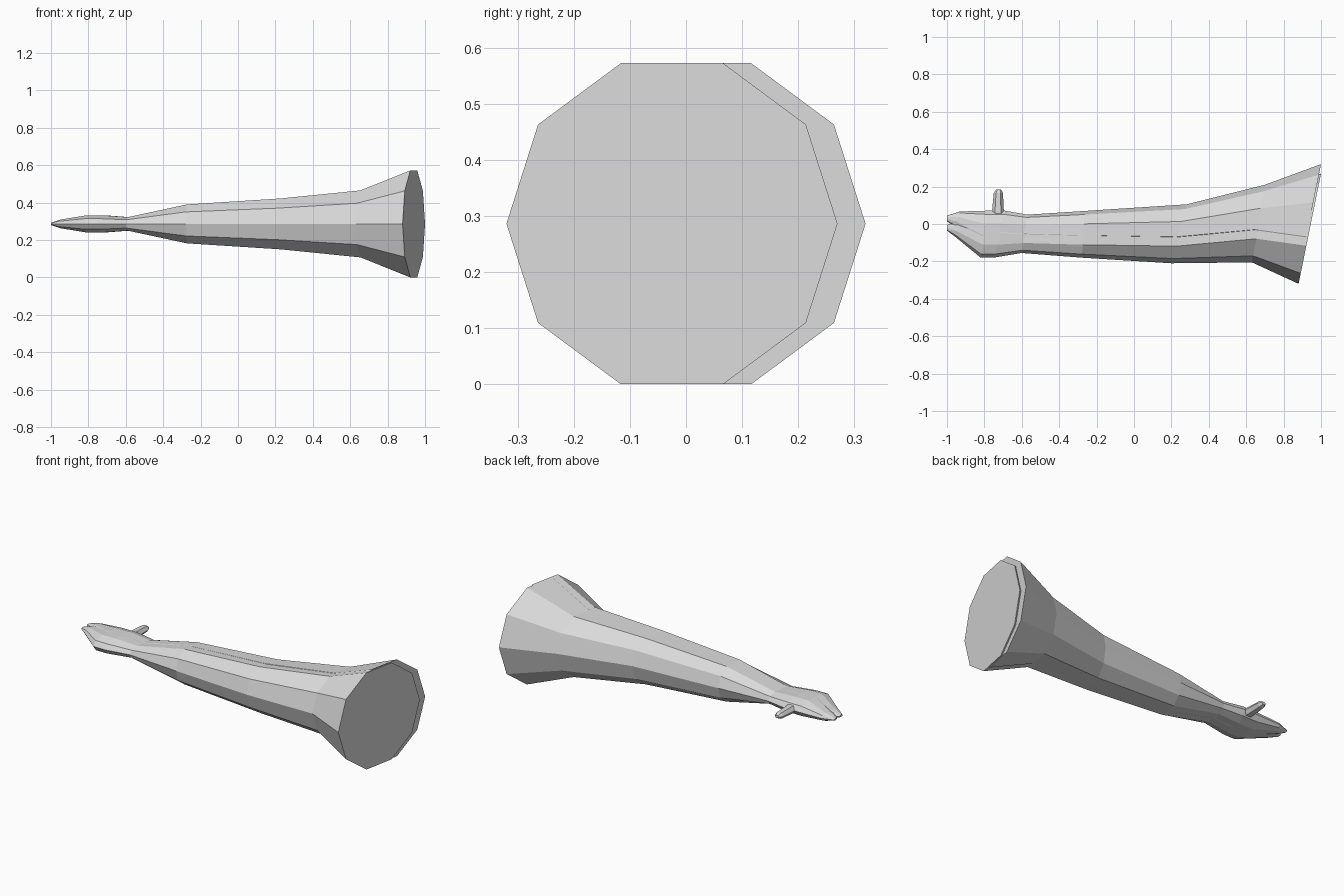
import bpy, bmesh, math

if "Cube" in bpy.data.objects:
    bpy.data.objects.remove(bpy.data.objects["Cube"])

MID_Z = 0.286          # height of the arm's axis
LAYER_SHIFT = 0.05     # sideways offset between the two nested shells

grey = bpy.data.materials.new("light_grey")
grey.diffuse_color = (0.7, 0.7, 0.7, 1)
grey.use_nodes = True
grey.node_tree.nodes["Principled BSDF"].inputs["Base Color"].default_value = grey.diffuse_color


def loft(name, rings, cap_start, cap_end):
    """Skin a list of equal-length point rings into a flat-shaded mesh."""
    bm = bmesh.new()
    loops = [[bm.verts.new(p) for p in ring] for ring in rings]
    n = len(loops[0])
    for a, b in zip(loops, loops[1:]):
        for i in range(n):
            j = (i + 1) % n
            bm.faces.new((a[i], a[j], b[j], b[i]))
    if cap_start:
        bm.faces.new(loops[0][::-1])
    if cap_end:
        bm.faces.new(loops[-1])
    if cap_start or cap_end:
        # orient by the signed direction of the open or closed shell
        bmesh.ops.recalc_face_normals(bm, faces=bm.faces)
    mesh = bpy.data.meshes.new(name)
    bm.to_mesh(mesh)
    bm.free()
    mesh.materials.append(grey)
    obj = bpy.data.objects.new(name, mesh)
    bpy.context.collection.objects.link(obj)
    return obj


def arm_ring(x0, y0, x1, y1, half_z, shift):
    """Ten-sided tilted ring from its front point (x0, y0) to its back point (x1, y1)."""
    pts = []
    for i in range(10):
        a = math.radians(36 * i)
        t = (1 + math.cos(a)) / 2
        pts.append((x0 + (x1 - x0) * t,
                    y0 + (y1 - y0) * t + shift,
                    MID_Z + half_z * math.sin(a) / math.sin(math.radians(72))))
    return pts


def thumb_ring(x, y, half_x, half_z, shift):
    """Six-sided ring standing across the thumb."""
    return [(x + half_x * math.cos(math.radians(60 * i)), y + shift,
             MID_Z + half_z * math.sin(math.radians(60 * i)) / math.sin(math.radians(60)))
            for i in range(6)]


# Ring profiles: front x, front y, back x, back y, half height
WRIST = (-0.60, -0.105, -0.57, 0.05, 0.036)
HAND = [(-1.0, 0.015, -1.0, 0.045, 0.006),
        (-0.96, -0.015, -0.93, 0.067, 0.023),
        (-0.82, -0.13, -0.79, 0.071, 0.046),
        (-0.75, -0.13, -0.69, 0.071, 0.046),
        WRIST]
SLEEVE = [WRIST,
          (-0.28, -0.13, -0.26, 0.07, 0.104),
          (0.20, -0.16, 0.28, 0.105, 0.136),
          (0.63, -0.155, 0.70, 0.21, 0.179),
          (0.88, -0.27, 1.0, 0.32, 0.286)]
# Thumb: x, y, half width, half height
THUMB = [(-0.727, 0.04, 0.034, 0.022),
         (-0.727, 0.10, 0.029, 0.020),
         (-0.725, 0.165, 0.025, 0.017),
         (-0.724, 0.185, 0.013, 0.008)]

# Two nested shells, each with a hand, a thumb and a flared sleeve
for layer, shift in (("outer", 0.0), ("inner", -LAYER_SHIFT)):
    loft(layer + "_hand", [arm_ring(*r, shift) for r in HAND], True, False)
    loft(layer + "_sleeve", [arm_ring(*r, shift) for r in SLEEVE], False, True)
    loft(layer + "_thumb", [thumb_ring(*r, shift) for r in THUMB], True, True)
